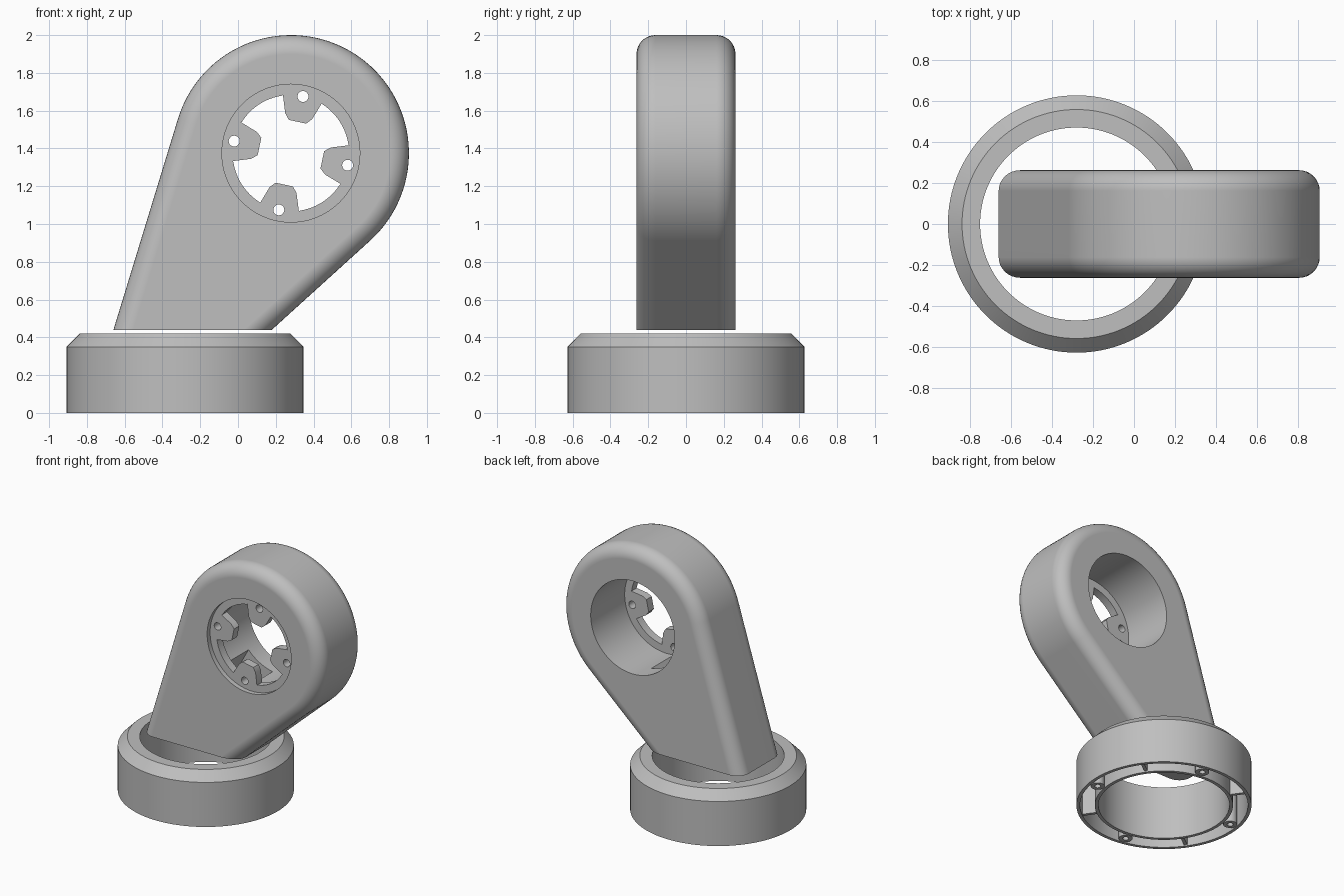
import bpy
import bmesh
from math import sin, cos, tan, pi, radians
from mathutils import Vector

cube = bpy.data.objects.get("Cube")
if cube:
    bpy.data.objects.remove(cube)

# One plain grey for everything
grey = bpy.data.materials.new("plain_grey")
grey.use_nodes = True
GREY = (0.52, 0.52, 0.52, 1)
grey.diffuse_color = GREY
grey.node_tree.nodes["Principled BSDF"].inputs["Base Color"].default_value = GREY

HUB_X, HUB_Z, HUB_R = 0.28, 1.375, 0.625    # upper hub of the arm
BASE_X = -0.28                              # base ring centre
FOOT_Z = 0.44                               # flat underside of the arm
HALF = 0.262                                # half thickness of the arm
BORE_R = 0.365
TAB_ANGLES = [radians(78 + 90 * i) for i in range(4)]


def loft(name, loops, wrap=False):
    """Skin a list of equal point loops; cap the ends unless they wrap round."""
    bm = bmesh.new()
    rings = [[bm.verts.new(p) for p in loop] for loop in loops]
    n = len(rings[0])
    pairs = list(zip(rings, rings[1:])) + ([(rings[-1], rings[0])] if wrap else [])
    for a, b in pairs:
        for i in range(n):
            j = (i + 1) % n
            bm.faces.new((a[i], a[j], b[j], b[i]))
    if not wrap:
        bm.faces.new(rings[0])
        bm.faces.new(rings[-1])
    bmesh.ops.recalc_face_normals(bm, faces=bm.faces)
    mesh = bpy.data.meshes.new(name)
    bm.to_mesh(mesh)
    bm.free()
    mesh.materials.append(grey)
    obj = bpy.data.objects.new(name, mesh)
    bpy.context.collection.objects.link(obj)
    return obj


def prism(name, outline, y0, y1):
    """Extrude an (x, z) outline along y."""
    return loft(name, [[(x, y, z) for x, z in outline] for y in (y0, y1)])


def circle(x, z, r, n=96):
    return [(x + r * cos(2 * pi * i / n), z + r * sin(2 * pi * i / n)) for i in range(n)]


def lathe(name, profile, x, y, n):
    """Turn a closed (radius, z) profile about a vertical axis."""
    turns = [2 * pi * i / n for i in range(n)]
    return loft(name, [[(x + r * cos(a), y + r * sin(a), z) for r, z in profile]
                       for a in turns], wrap=True)


def cut(obj, cutters):
    """Subtract the cutters, then discard them."""
    for c in cutters:
        c.hide_render = True
        mod = obj.modifiers.new("cut", 'BOOLEAN')
        mod.operation, mod.solver, mod.object = 'DIFFERENCE', 'EXACT', c
    bpy.context.view_layer.update()
    result = bpy.data.meshes.new_from_object(
        obj.evaluated_get(bpy.context.evaluated_depsgraph_get()))
    obj.modifiers.clear()
    obj.data = result
    for c in cutters:
        bpy.data.objects.remove(c)


def smooth(obj):
    bpy.ops.object.select_all(action='DESELECT')
    obj.select_set(True)
    bpy.context.view_layer.objects.active = obj
    bpy.ops.object.shade_smooth_by_angle(angle=radians(30))
    mod = obj.modifiers.new("even_shading", 'WEIGHTED_NORMAL')
    mod.keep_sharp = True


def arm_outline(r, y):
    """Round hub with two tangent sides running down to the flat foot."""
    left, right, steps = radians(163), radians(-47.8), 64
    pts = []
    for i in range(steps + 1):
        a = left + (right - left) * i / steps
        pts.append((HUB_X + r * cos(a), y, HUB_Z + r * sin(a)))

    def foot(p, a):
        # follow the tangent down to the foot plane
        return (p[0] + (p[2] - FOOT_Z) * tan(a), y, FOOT_Z)
    return [foot(pts[0], left)] + pts + [foot(pts[-1], right)]


# Arm with rounded front and back edges
ROUND = 0.1
arc = [radians(90 * i / 8) for i in range(9)]
front = [(HUB_R - ROUND * (1 - sin(a)), -HALF + ROUND * (1 - cos(a))) for a in arc]
section = front + [(r, -y) for r, y in reversed(front)]
arm = loft("arm", [arm_outline(r, y) for r, y in section])

# Bore through the hub, and a cable channel from the bore to the foot
bore = prism("bore_cutter", circle(HUB_X, HUB_Z, BORE_R), -0.5, 0.5)
hub = Vector((HUB_X, HUB_Z))
exit_point = Vector((-0.26, 0.40))
along = (exit_point - hub).normalized()
side = Vector((-along.y, along.x)) * 0.12
start, end = hub + along * 0.2, exit_point + along * 0.1
channel = prism("channel_cutter",
                [start + side, start - side, end - side, end + side], -0.12, 0.12)
cut(arm, [bore, channel])
smooth(arm)

# Mounting plate with four inward tabs and screw holes
PLATE_FRONT, PLATE_BACK, OPEN_R = -0.225, -0.16, 0.308
TAB = [(0.292, -0.105), (0.2, -0.073), (0.17, -0.047),
       (0.17, 0.047), (0.2, 0.073), (0.292, 0.105)]
opening = []
for a in TAB_ANGLES:
    opening += [(HUB_X + u * cos(a) - t * sin(a), HUB_Z + u * sin(a) + t * cos(a))
                for u, t in TAB]
    for i in range(13):
        b = a + radians(21 + 48 * i / 12)
        opening.append((HUB_X + OPEN_R * cos(b), HUB_Z + OPEN_R * sin(b)))
plate = prism("mounting_plate", circle(HUB_X, HUB_Z, BORE_R + 0.003),
              PLATE_FRONT, PLATE_BACK)
cutters = [prism("opening_cutter", opening, -0.5, 0.5)]
for a in TAB_ANGLES:
    cutters.append(prism("screw_hole_cutter",
                         circle(HUB_X + 0.307 * cos(a), HUB_Z + 0.307 * sin(a), 0.029, 24),
                         -0.5, 0.5))
cut(plate, cutters)
smooth(plate)

# Base ring: chamfered top and a groove open underneath
IN_R, OUT_R, GROOVE_Z = 0.495, 0.602, 0.3
ring = lathe("base_ring",
             [(0.47, 0), (0.47, 0.42), (0.558, 0.42), (0.627, 0.35), (0.627, 0),
              (OUT_R, 0), (OUT_R, GROOVE_Z), (IN_R, GROOVE_Z), (IN_R, 0)],
             BASE_X, 0, 128)
smooth(ring)

# Screw bosses and ribs inside the groove
mid = (IN_R + OUT_R) / 2
for i in range(4):
    a = radians(80 + 90 * i)
    boss = lathe("screw_boss",
                 [(0.022, 0), (0.022, GROOVE_Z + 0.01), (0.05, GROOVE_Z + 0.01), (0.05, 0)],
                 BASE_X + mid * cos(a), mid * sin(a), 24)
    smooth(boss)
    b = radians(35 + 90 * i)
    out, across = Vector((cos(b), sin(b), 0)), Vector((-sin(b), cos(b), 0)) * 0.012
    centre = Vector((BASE_X, 0, 0))
    corners = [out * (IN_R - 0.01) - across, out * (OUT_R + 0.01) - across,
               out * (OUT_R + 0.01) + across, out * (IN_R - 0.01) + across]
    loft("groove_rib", [[centre + p + Vector((0, 0, z)) for p in corners]
                        for z in (0.01, GROOVE_Z + 0.01)])
